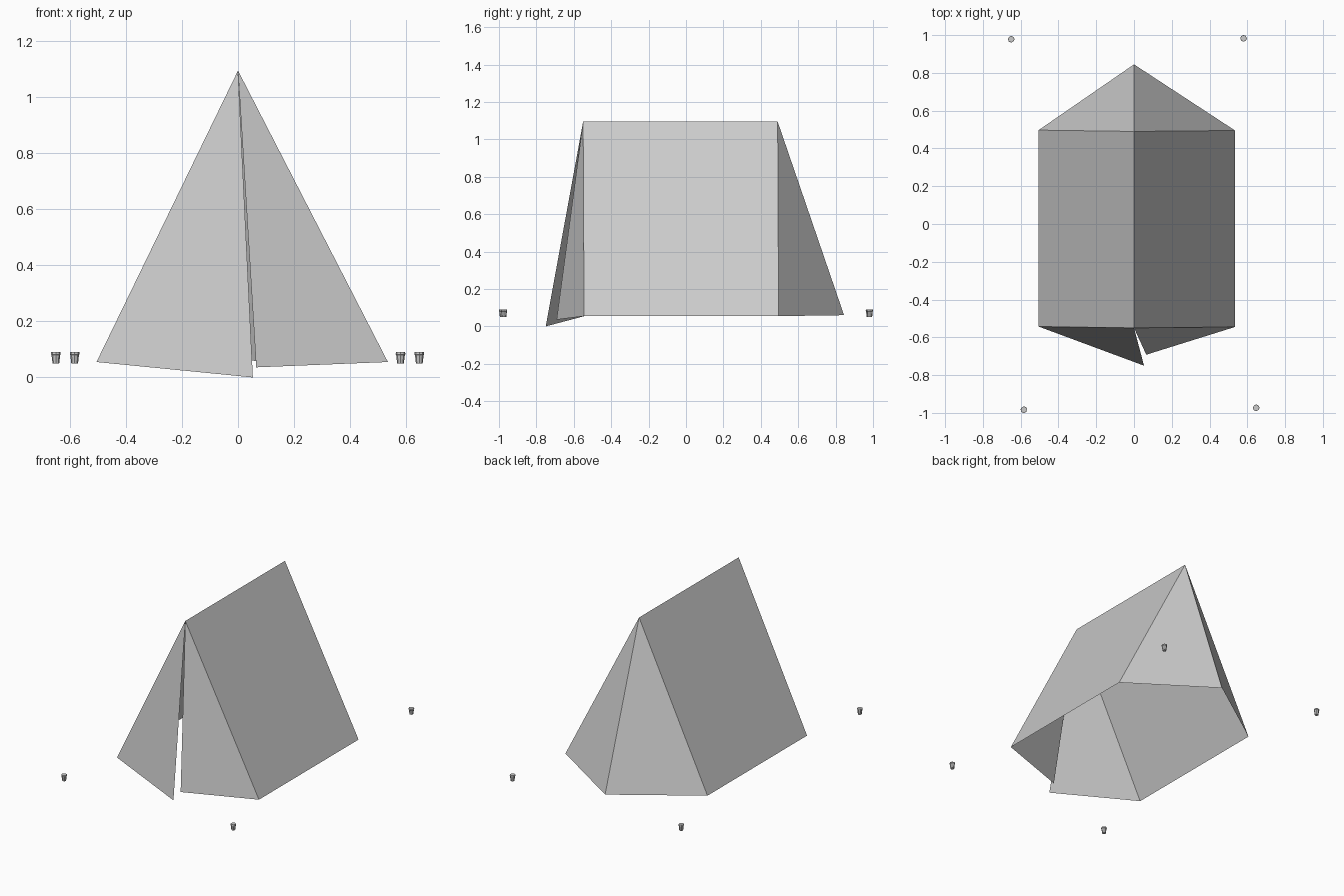
import bpy, bmesh

if "Cube" in bpy.data.objects:
    bpy.data.objects.remove(bpy.data.objects["Cube"])

# key points of the tent
front_top, back_top = (0, -0.55, 1.095), (0, 0.49, 1.095)
left_front, left_back = (-0.505, -0.543, 0.055), (-0.505, 0.497, 0.055)
right_front, right_back = (0.535, -0.545, 0.055), (0.535, 0.495, 0.055)
tail = (0, 0.845, 0.06)


def finish(name, bm):
    mesh = bpy.data.meshes.new(name)
    bm.to_mesh(mesh)
    bm.free()
    obj = bpy.data.objects.new(name, mesh)
    bpy.context.collection.objects.link(obj)
    return obj


def sheet(name, *points):
    """One flat cloth panel."""
    bm = bmesh.new()
    bm.faces.new([bm.verts.new(p) for p in points])
    return finish(name, bm)


# sloping walls
sheet("left_wall", front_top, back_top, left_back, left_front)
sheet("right_wall", back_top, front_top, right_front, right_back)

# pointed back
sheet("back_left_panel", back_top, tail, left_back)
sheet("back_right_panel", back_top, right_back, tail)

# overlapping door flaps with a gap
sheet("left_door_flap", front_top, left_front, (0.053, -0.75, 0.0))
sheet("right_door_flap", front_top, (0.065, -0.692, 0.036), right_front)


def peg(name, x, y):
    """Short tapered stake with a slightly wider head."""
    bm = bmesh.new()
    rings = []
    base = bmesh.ops.create_circle(bm, cap_ends=True, segments=8, radius=0.012)["verts"]
    for v in base:
        v.co.z = 0.05
    face = bm.faces[:][0]
    face.normal_flip()
    # extrude the base upward through the stake profile
    edges = bm.edges[:]
    for r, z in ((0.0155, 0.08), (0.0175, 0.082), (0.0165, 0.09)):
        out = bmesh.ops.extrude_edge_only(bm, edges=edges)["geom"]
        for v in (g for g in out if isinstance(g, bmesh.types.BMVert)):
            v.co.xy = v.co.xy.normalized() * r
            v.co.z = z
        edges = [g for g in out if isinstance(g, bmesh.types.BMEdge)]
    bmesh.ops.contextual_create(bm, geom=edges)
    bmesh.ops.recalc_face_normals(bm, faces=bm.faces[:])
    finish(name, bm).location = (x, y, 0)


for label, x, y in (("back_left", -0.65, 0.978), ("back_right", 0.58, 0.983),
                    ("front_left", -0.583, -0.983), ("front_right", 0.647, -0.973)):
    peg(label + "_peg", x, y)
